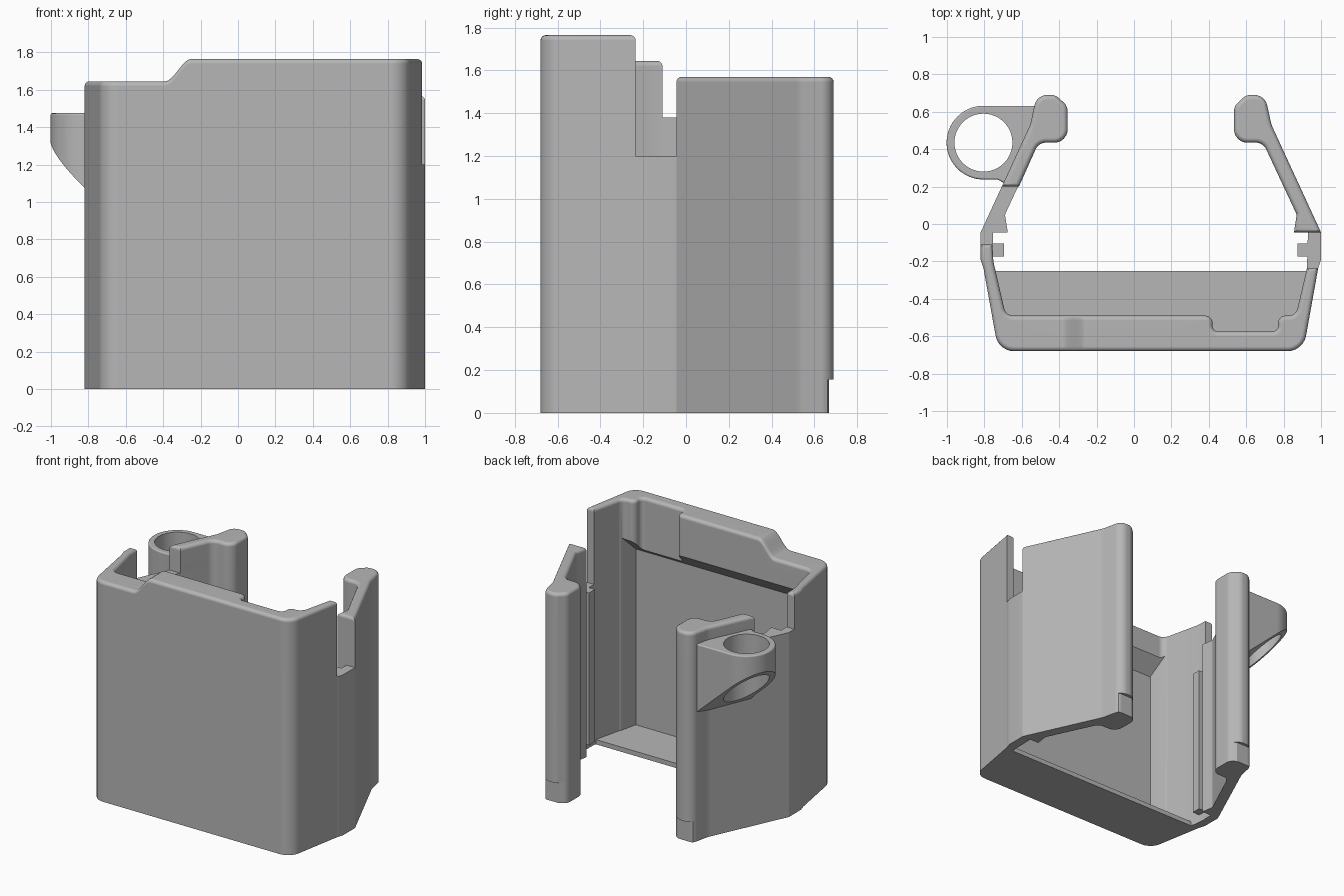
import bpy, bmesh, math
from mathutils import Vector

cube = bpy.data.objects.get("Cube")
if cube:
    bpy.data.objects.remove(cube)

grey = bpy.data.materials.new("plain_grey")
grey.use_nodes = True
GREY = (0.47, 0.47, 0.47, 1)
grey.diffuse_color = GREY
for node in grey.node_tree.nodes:
    if node.type == "BSDF_PRINCIPLED":
        node.inputs["Base Color"].default_value = GREY
        node.inputs["Roughness"].default_value = 0.6

AXIS = 0.09  # mirror line of the holder body


def rounded(corners, steps=6):
    """Closed outline from (x, y, optional radius) corners."""
    out = []
    n = len(corners)
    for i, c in enumerate(corners):
        p = Vector(c[:2])
        if len(c) < 3:
            out.append(p)
            continue
        a = (Vector(corners[i - 1][:2]) - p).normalized()
        b = (Vector(corners[(i + 1) % n][:2]) - p).normalized()
        r, half = c[2], a.angle(b) / 2
        centre = p + (a + b).normalized() * r / math.sin(half)
        t = r / math.tan(half)
        start, end = p + a * t - centre, p + b * t - centre
        for k in range(steps + 1):
            out.append(centre + start.lerp(end, k / steps).normalized() * r)
    return out


def side(corners, s):
    """Place half-width coordinates on the left (+1) or right (-1) side."""
    return [(AXIS + s * c[0],) + tuple(c[1:]) for c in corners]


def prism(outline, z0, z1, bevel=0.0):
    bm = bmesh.new()
    base = bm.faces.new([bm.verts.new((p[0], p[1], z0)) for p in outline])
    top = bmesh.ops.extrude_face_region(bm, geom=[base], use_keep_orig=True)["geom"]
    bmesh.ops.translate(bm, verts=[v for v in top if isinstance(v, bmesh.types.BMVert)],
                        vec=(0, 0, z1 - z0))
    bmesh.ops.recalc_face_normals(bm, faces=bm.faces)
    if bevel:
        rim = [e for e in bm.edges if all(v.co.z > z1 - 1e-5 for v in e.verts)]
        bmesh.ops.bevel(bm, geom=rim, offset=bevel, segments=4, profile=0.5,
                        affect="EDGES", clamp_overlap=False)
    return bm


def finish(bm, name):
    bmesh.ops.recalc_face_normals(bm, faces=bm.faces)
    mesh = bpy.data.meshes.new(name)
    bm.to_mesh(mesh)
    bm.free()
    mesh.materials.append(grey)
    obj = bpy.data.objects.new(name, mesh)
    bpy.context.collection.objects.link(obj)
    return obj


def activate(obj):
    bpy.ops.object.select_all(action="DESELECT")
    obj.select_set(True)
    bpy.context.view_layer.objects.active = obj


def cut(obj, cutter):
    mod = obj.modifiers.new("cut", "BOOLEAN")
    mod.operation, mod.solver, mod.object = "DIFFERENCE", "EXACT", cutter
    activate(obj)
    bpy.ops.object.modifier_apply(modifier=mod.name)
    bpy.data.objects.remove(cutter)


def smooth(obj):
    activate(obj)
    bpy.ops.object.shade_smooth_by_angle(angle=math.radians(32))
    mod = obj.modifiers.new("even_shading", "WEIGHTED_NORMAL")
    mod.keep_sharp = True


parts = []

# Front shell: thick rim with a notch, stepped top on the right
shell_outline = rounded([
    (0.985, -0.235), (0.905, -0.68, 0.1), (-0.725, -0.68, 0.1), (-0.805, -0.235),
    (-0.82, -0.19), (-0.82, -0.11), (-0.757, -0.11), (-0.752, -0.2),
    (-0.685, -0.49, 0.05), (0.42, -0.49, 0.04), (0.42, -0.575, 0.03),
    (0.77, -0.575, 0.03), (0.77, -0.49, 0.04), (0.865, -0.49, 0.05), (0.925, -0.235)])
bm = prism(shell_outline, 0, 1.765, 0.025)
STEP0, STEP1 = -0.39, -0.25
for k in range(11):
    x = STEP0 + (STEP1 - STEP0) * k / 10
    bmesh.ops.bisect_plane(bm, geom=bm.verts[:] + bm.edges[:] + bm.faces[:],
                           plane_co=(x, 0, 0), plane_no=(1, 0, 0))
for v in bm.verts:
    if v.co.z > 1.6:
        t = min(max((v.co.x - STEP0) / (STEP1 - STEP0), 0), 1)
        v.co.z -= 0.12 * (1 - t * t * (3 - 2 * t))
shell = finish(bm, "front_shell")

# Recess behind the rim, with a sloping underside
bm = prism(side([(0.745, -0.6), (0.78, -0.45), (-0.78, -0.45), (-0.745, -0.6)], 1), 0.03, 1.35)
for v in bm.verts:
    if v.co.z > 1 and v.co.y > -0.5:
        v.co.z += 0.15
cut(shell, finish(bm, "recess_cutter"))
parts.append(shell)

# Floor plate
floor = side([(0.75, -0.61), (0.8, -0.4), (0.835, -0.25), (-0.835, -0.25),
              (-0.8, -0.4), (-0.75, -0.61)], 1)
parts.append(finish(prism(floor, 0, 0.035), "floor_plate"))

# Low wall sections between the shell and the clips
left_wall = [(0.91, -0.045), (0.91, -0.19), (0.895, -0.235), (0.835, -0.235), (0.84, -0.045)]
right_wall = [(0.91, -0.045), (0.91, -0.11), (0.845, -0.11), (0.845, -0.045)]
parts.append(finish(prism(side(left_wall, 1), 0, 1.2), "left_low_wall"))
parts.append(finish(prism(side(right_wall, -1), 0, 1.38), "right_low_wall"))

# Rear clips: slanted arm ending in a rounded bulb
bulb = [(0.645, 0.53, 0.15), (0.61, 0.69, 0.07), (0.51, 0.69, 0.06), (0.445, 0.63, 0.06),
        (0.445, 0.435, 0.07), (0.60, 0.435, 0.06)]
arm = [(0.765, -0.045), (0.91, -0.045)] + bulb + [(0.78, 0.05, 0.03)]
short_arm = [(0.705, 0.2), (0.797, 0.2)] + bulb
FOOT = 0.155


def clip_block(name, corners, s, z0, z1, bevel=0.0):
    parts.append(finish(prism(rounded(side(corners, s)), z0, z1, bevel), name))


clip_block("left_clip", arm, 1, FOOT, 1.57, 0.025)
clip_block("right_clip", arm, -1, FOOT, 1.38)
clip_block("right_clip_top", short_arm, -1, 1.38, 1.57, 0.025)

for s, word in ((1, "left"), (-1, "right")):
    # Clip foot, trimmed flat at the back
    outline = [(p.x, min(p.y, 0.667)) for p in rounded(side(arm, s))]
    bm = prism(outline, 0, FOOT)
    bmesh.ops.remove_doubles(bm, verts=bm.verts, dist=1e-5)
    parts.append(finish(bm, word + "_clip_foot"))
    # Guide rib inside the wall
    rib = side([(0.785, -0.175), (0.86, -0.175), (0.86, -0.105), (0.785, -0.105)], s)
    parts.append(finish(prism(rib, 0.06, 1.2), word + "_guide_rib"))

# Ring holder on the right clip, sliced underneath at a slant
CX, CY, R_OUT, R_IN = -0.805, 0.435, 0.197, 0.155


def arc(r, a0, a1, n):
    return [(CX + r * math.cos(a0 + (a1 - a0) * k / n),
             CY + r * math.sin(a0 + (a1 - a0) * k / n)) for k in range(n + 1)]


ring_outline = arc(R_OUT, math.pi / 2, math.pi * 1.5, 32) + [
    (-0.73, CY - R_OUT), (-0.70, 0.222), (-0.66, 0.222), (-0.5, 0.6), (-0.51, CY + R_OUT)]
bm = prism(ring_outline, 0.8, 1.475, 0.01)
sliced = bmesh.ops.bisect_plane(bm, geom=bm.verts[:] + bm.edges[:] + bm.faces[:],
                                plane_co=(0, 0, 0.226), plane_no=(-0.92, 0.4, -1),
                                clear_outer=True)
edges = [e for e in sliced["geom_cut"] if isinstance(e, bmesh.types.BMEdge)]
bmesh.ops.holes_fill(bm, edges=edges, sides=0)
ring = finish(bm, "ring_holder")
hole = arc(R_IN, 0, math.tau, 48)[:-1]
cut(ring, finish(prism(hole, 0.5, 1.7), "hole_cutter"))
parts.append(ring)

for obj in parts:
    smooth(obj)
